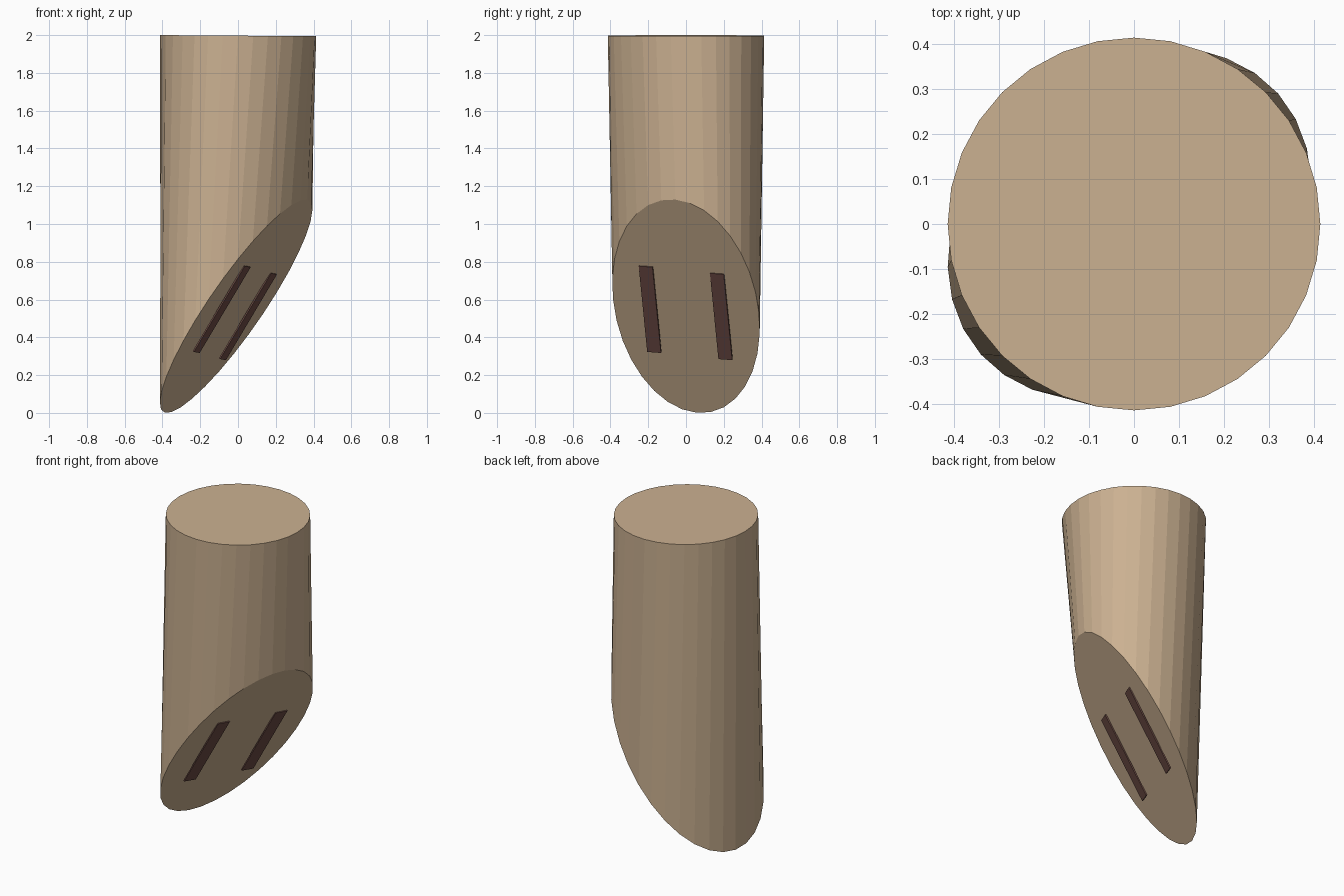
import bpy, bmesh, math
from mathutils import Vector

if "Cube" in bpy.data.objects:
    bpy.data.objects.remove(bpy.data.objects["Cube"])

def material(name, color):
    m = bpy.data.materials.new(name)
    m.diffuse_color = (*color, 1)
    m.use_nodes = True
    m.node_tree.nodes["Principled BSDF"].inputs["Base Color"].default_value = m.diffuse_color
    return m

def finish(bm, name, mat):
    bmesh.ops.recalc_face_normals(bm, faces=bm.faces)
    me = bpy.data.meshes.new(name)
    bm.to_mesh(me)
    bm.free()
    me.materials.append(mat)
    ob = bpy.data.objects.new(name, me)
    bpy.context.collection.objects.link(ob)
    return ob

tan = material("tan", (0.60, 0.44, 0.285))
brown = material("dark brown", (0.15, 0.07, 0.058))

# Body: round top ring, slanted oval bottom ring
SIDES = 32
bm = bmesh.new()
top, bottom = [], []
for i in range(SIDES):
    a = 2 * math.pi * i / SIDES
    c, s = math.cos(a), math.sin(a)
    top.append(bm.verts.new((0.414 * c, 0.414 * s, 1.997 - 0.003 * c)))
    bottom.append(bm.verts.new((-0.01 + 0.398 * c + 0.069 * s,
                                0.02 * c + 0.39 * s,
                                0.565 + 0.546 * c - 0.146 * s)))
for i in range(SIDES):
    j = (i + 1) % SIDES
    bm.faces.new((bottom[i], bottom[j], top[j], top[i]))
bm.faces.new(top)
bm.faces.new(bottom[::-1])
finish(bm, "slanted_body", tan)

# Two thin slot plates on the slanted face
along = Vector((0.27, -0.045, 0.454)) / 2
across = Vector((0.031, 0.073, -0.006)) / 2
out = along.cross(across).normalized()
if out.z > 0:
    out.negate()
for name, centre in (("left_slot", (-0.0865, -0.19, 0.549)),
                     ("right_slot", (0.0525, 0.187, 0.511))):
    mid = Vector(centre) + out * 0.004
    bm = bmesh.new()
    layers = [[bm.verts.new(mid + along * u + across * v + out * d)
               for u, v in ((-1, -1), (1, -1), (1, 1), (-1, 1))]
              for d in (-0.008, 0.0)]
    for ring in layers:
        bm.faces.new(ring)
    for i in range(4):
        j = (i + 1) % 4
        bm.faces.new((layers[0][i], layers[0][j], layers[1][j], layers[1][i]))
    finish(bm, name, brown)
